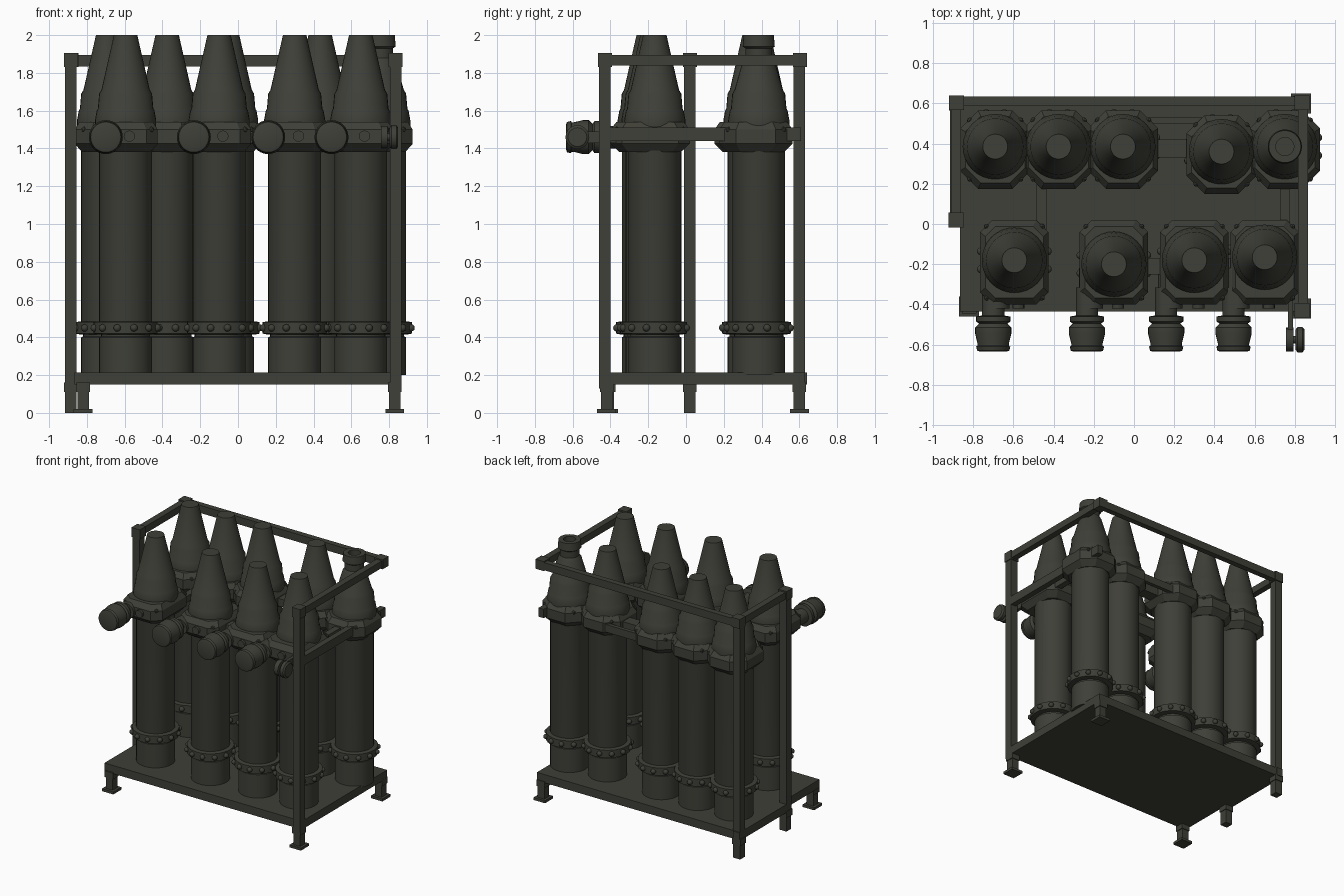
import bpy, bmesh, math
from mathutils import Matrix, Vector

cube = bpy.data.objects.get("Cube")
if cube:
    bpy.data.objects.remove(cube, do_unlink=True)

paint = bpy.data.materials.new("dark olive grey")
paint.use_nodes = True
COLOR = (0.05, 0.05, 0.04, 1)
paint.diffuse_color = COLOR
paint.node_tree.nodes["Principled BSDF"].inputs["Base Color"].default_value = COLOR


def finish(name, bm, smooth=False):
    bmesh.ops.recalc_face_normals(bm, faces=bm.faces)
    mesh = bpy.data.meshes.new(name)
    bm.to_mesh(mesh)
    bm.free()
    mesh.materials.append(paint)
    obj = bpy.data.objects.new(name, mesh)
    bpy.context.collection.objects.link(obj)
    if smooth:
        bpy.ops.object.select_all(action='DESELECT')
        obj.select_set(True)
        bpy.context.view_layer.objects.active = obj
        bpy.ops.object.shade_smooth_by_angle(angle=math.radians(30))
    return obj


def add_box(bm, x0, x1, y0, y1, z0, z1):
    centre = Vector(((x0 + x1) / 2, (y0 + y1) / 2, (z0 + z1) / 2))
    size = Matrix.Diagonal((x1 - x0, y1 - y0, z1 - z0, 1))
    bmesh.ops.create_cube(bm, size=1, matrix=Matrix.Translation(centre) @ size)


def box(name, *bounds):
    bm = bmesh.new()
    add_box(bm, *bounds)
    return finish(name, bm)


def loft(bm, rings):
    """Skin closed rings of points and cap both ends."""
    loops = [[bm.verts.new(p) for p in ring] for ring in rings]
    n = len(loops[0])
    for a, b in zip(loops, loops[1:]):
        for i in range(n):
            j = (i + 1) % n
            bm.faces.new((a[i], a[j], b[j], b[i]))
    bm.faces.new(loops[0][::-1])
    bm.faces.new(loops[-1])


def turn(name, profile, origin, axis='Z', sides=32):
    """Solid of revolution from (radius, distance along axis) pairs."""
    rot = {'Z': Matrix(), 'Y': Matrix.Rotation(math.pi / 2, 4, 'X'),
           'X': Matrix.Rotation(math.pi / 2, 4, 'Y')}[axis]
    place = Matrix.Translation(origin) @ rot
    angles = [math.tau * i / sides for i in range(sides)]
    bm = bmesh.new()
    loft(bm, [[place @ Vector((r * math.cos(a), r * math.sin(a), h)) for a in angles]
              for r, h in profile])
    return finish(name, bm, True)


def collar(name, x, y, hx, hy, chamfer):
    """Chamfered clamp block with tapered underside and top."""
    corners = []
    for sx, sy in ((1, 1), (-1, 1), (-1, -1), (1, -1)):
        pair = [(sx * hx, sy * (hy - chamfer)), (sx * (hx - chamfer), sy * hy)]
        corners += pair if sx * sy > 0 else pair[::-1]
    bm = bmesh.new()
    loft(bm, [[(x + cx * s, y + cy * s, z) for cx, cy in corners]
              for s, z in ((0.77, 1.38), (1, 1.425), (1, 1.5), (0.85, 1.54))])
    # bolt heads near the corners
    for sx in (-1, 1):
        for sy in (-1, 1):
            spot = (x + sx * (hx - chamfer * 0.55), y + sy * (hy - chamfer * 0.55), 1.5)
            bmesh.ops.create_icosphere(bm, subdivisions=1, radius=0.016,
                                       matrix=Matrix.Translation(spot))
    finish(name, bm)


def tube(name, x, y, flared=False):
    body = [(0.14, 0.2), (0.14, 0.4), (0.13, 0.405), (0.13, 0.43), (0.14, 0.47),
            (0.14, 1.42), (0.162, 1.5), (0.162, 1.55), (0.153, 1.6), (0.147, 1.61),
            (0.14, 1.69), (0.128, 1.71)]
    # the corner tube ends in an open ringed cap instead of a plain cone
    body += ([(0.085, 1.86), (0.07, 1.88), (0.07, 1.93), (0.085, 1.94), (0.08, 2.0),
              (0.045, 2.0), (0.045, 1.93)] if flared else [(0.062, 2.0)])
    turn(name, body, (x, y, 0))
    turn(name + "_band", [(0.145, 0.415), (0.17, 0.42), (0.17, 0.48), (0.145, 0.485)], (x, y, 0))
    bm = bmesh.new()
    for i in range(12):
        a = math.tau * (i + 0.5) / 12
        spot = (x + 0.172 * math.cos(a), y + 0.172 * math.sin(a), 0.45)
        bmesh.ops.create_icosphere(bm, subdivisions=2, radius=0.02,
                                   matrix=Matrix.Translation(spot))
    finish(name + "_band_bolts", bm, True)


# Base plate and its side rail
box("base_plate", -0.865, 0.865, -0.435, 0.63, 0.15, 0.215)
box("base_side_rail", -0.915, -0.86, -0.01, 0.64, 0.15, 0.215)

# Feet: stem, sole and top bracket
for i, (x, y) in enumerate([(0.83, -0.42), (-0.82, -0.41), (0.83, 0.6), (-0.885, 0.6), (-0.885, 0.02)]):
    bm = bmesh.new()
    sole = 0.03 if i > 2 else 0.05
    add_box(bm, x - 0.03, x + 0.03, y - 0.03, y + 0.03, 0.01, 0.16)
    add_box(bm, x - sole, x + sole, y - sole, y + sole, 0, 0.02)
    add_box(bm, x - 0.036, x + 0.036, y - 0.036, y + 0.036, 0.11, 0.16)
    finish(f"foot_{i + 1}", bm)

# Upright posts with corner caps
for i, (x, y) in enumerate([(0.835, -0.43), (-0.885, 0.02), (-0.885, 0.6)]):
    box(f"post_{i + 1}", x - 0.031, x + 0.031, y - 0.031, y + 0.031, 0.13, 1.88)
for i, (x, y) in enumerate([(0.835, -0.43), (-0.885, 0.02), (-0.882, 0.603), (0.835, 0.603)]):
    box(f"corner_cap_{i + 1}", x - 0.037, x + 0.037, y - 0.037, y + 0.037, 1.83, 1.905)

# Top rails and the lower side rail
box("back_top_rail", -0.9, 0.86, 0.59, 0.635, 1.835, 1.895)
box("right_side_top_rail", -0.91, -0.86, 0.0, 0.63, 1.84, 1.895)
box("left_side_top_rail", 0.815, 0.865, -0.43, 0.63, 1.84, 1.895)
box("left_side_lower_rail", 0.82, 0.865, -0.43, 0.61, 1.44, 1.51)

# Back row of tubes
for i, (x, y) in enumerate([(-0.69, 0.385), (-0.375, 0.385), (-0.055, 0.385), (0.435, 0.36), (0.75, 0.385)]):
    tube(f"back_tube_{i + 1}", x, y, i == 4)
    collar(f"back_collar_{i + 1}", x, y - 0.015, 0.175, 0.195, 0.09)

# Front row of tubes, each with a valve and a plug on its collar
front = [(-0.595, -0.18, -0.7), (-0.1, -0.2, -0.234), (0.3, -0.18, 0.16), (0.65, -0.165, 0.495)]
for i, (x, y, vx) in enumerate(front):
    tube(f"front_tube_{i + 1}", x, y)
    collar(f"front_collar_{i + 1}", x, -0.19, 0.17, 0.21, 0.06)
    turn(f"valve_{i + 1}", [(0.055, -0.08), (0.055, 0.06), (0.085, 0.065), (0.085, 0.09),
                            (0.07, 0.1), (0.09, 0.12), (0.09, 0.15), (0.078, 0.2),
                            (0.078, 0.21), (0.085, 0.215), (0.08, 0.235), (0.065, 0.24)],
         (vx, -0.395, 1.46), 'Y', 28)
    turn(f"valve_arm_{i + 1}", [(0.06, 0), (0.06, 0.2)], (vx + 0.02, -0.22, 1.46), 'Y', 16)
    turn(f"collar_plug_{i + 1}", [(0.03, 0), (0.03, 0.05)], (x + 0.02, -0.37, 1.465), 'Y', 12)

# Link bars between the collars
box("back_link_bar", -0.69, 0.75, 0.33, 0.42, 1.43, 1.49)
box("back_outer_link_bar", -0.05, 0.44, 0.5, 0.53, 1.43, 1.49)
box("front_link_bar", -0.12, 0.65, -0.25, -0.17, 1.43, 1.49)
for i, x in enumerate((-0.46, 0.75)):
    box(f"cross_link_{i + 1}", x - 0.025, x + 0.025, -0.1, 0.25, 1.44, 1.49)

# Side wheel on its bracket at the front corner
box("wheel_bracket", 0.765, 0.79, -0.6, -0.25, 1.43, 1.49)
turn("wheel_inner", [(0.06, 0), (0.06, 0.035)], (0.757, -0.575, 1.46), 'X', 20)
turn("wheel_outer", [(0.05, 0), (0.063, 0.01), (0.063, 0.035), (0.05, 0.045)], (0.803, -0.575, 1.46), 'X', 20)
turn("wheel_axle", [(0.018, 0), (0.018, 0.06)], (0.76, -0.575, 1.46), 'X', 12)
